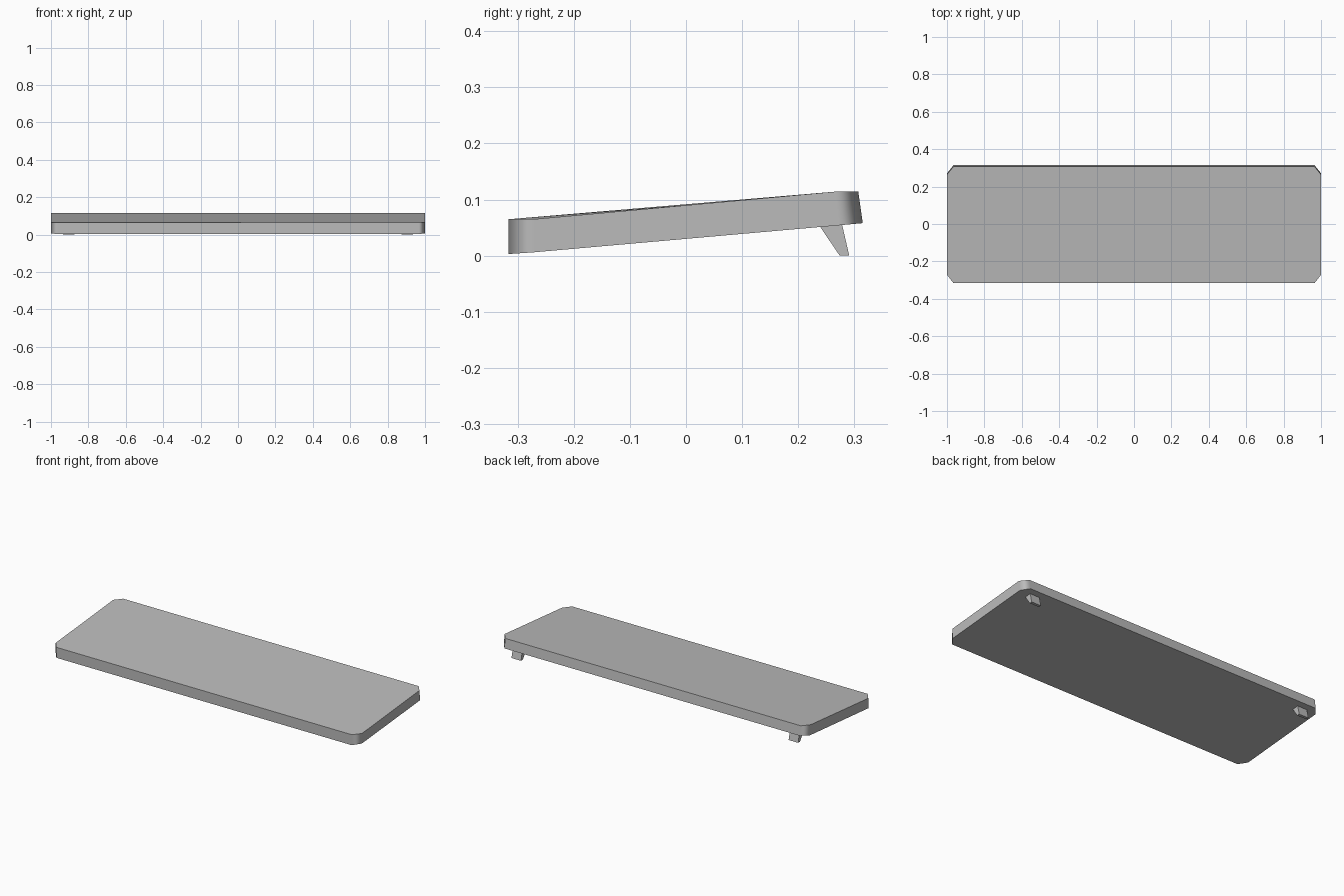
import bpy, bmesh, math

cube = bpy.data.objects.get("Cube")
if cube:
    bpy.data.objects.remove(cube, do_unlink=True)

grey = bpy.data.materials.new("plain grey")
grey.use_nodes = True
colour = (0.5, 0.5, 0.5, 1)
grey.diffuse_color = colour
grey.node_tree.nodes["Principled BSDF"].inputs["Base Color"].default_value = colour


def loft(name, lower, upper):
    """Solid between two matching rings of points."""
    bm = bmesh.new()
    low = [bm.verts.new(p) for p in lower]
    top = [bm.verts.new(p) for p in upper]
    bm.faces.new(low[::-1])
    bm.faces.new(top)
    for i in range(len(low)):
        j = (i + 1) % len(low)
        bm.faces.new((low[i], low[j], top[j], top[i]))
    bmesh.ops.recalc_face_normals(bm, faces=bm.faces)
    mesh = bpy.data.meshes.new(name)
    bm.to_mesh(mesh)
    bm.free()
    mesh.materials.append(grey)
    obj = bpy.data.objects.new(name, mesh)
    bpy.context.collection.objects.link(obj)
    return obj


def outline(front, front_side, back_side, back):
    """Corner-cut rectangle; each argument is a (y, z) pair."""
    half = [(0.965, *front), (1, *front_side), (1, *back_side), (0.965, *back)]
    return half + [(-x, y, z) for x, y, z in reversed(half)]


# Sloping slab with softened cut corners
slab = loft("slab",
            outline((-0.316, 0.003), (-0.272, 0.006), (0.271, 0.054), (0.315, 0.058)),
            outline((-0.316, 0.065), (-0.272, 0.065), (0.264, 0.114), (0.307, 0.114)))
bpy.context.view_layer.objects.active = slab
slab.select_set(True)
bpy.ops.object.shade_smooth_by_angle(angle=math.radians(60))
weighted = slab.modifiers.new("corner shading", 'WEIGHTED_NORMAL')
weighted.keep_sharp = True
weighted.weight = 100


# Tapered rear feet
def foot_ring(centre, front_y, front_z, back_y, back_z):
    w = 0.031
    return [(centre - w, front_y, front_z), (centre + w, front_y, front_z),
            (centre + w, back_y, back_z), (centre - w, back_y, back_z)]


for name, side in (("left_foot", 1), ("right_foot", -1)):
    x = side * 0.905
    loft(name, foot_ring(x, 0.274, 0, 0.291, 0),
         foot_ring(x, 0.238, 0.053, 0.278, 0.056))
